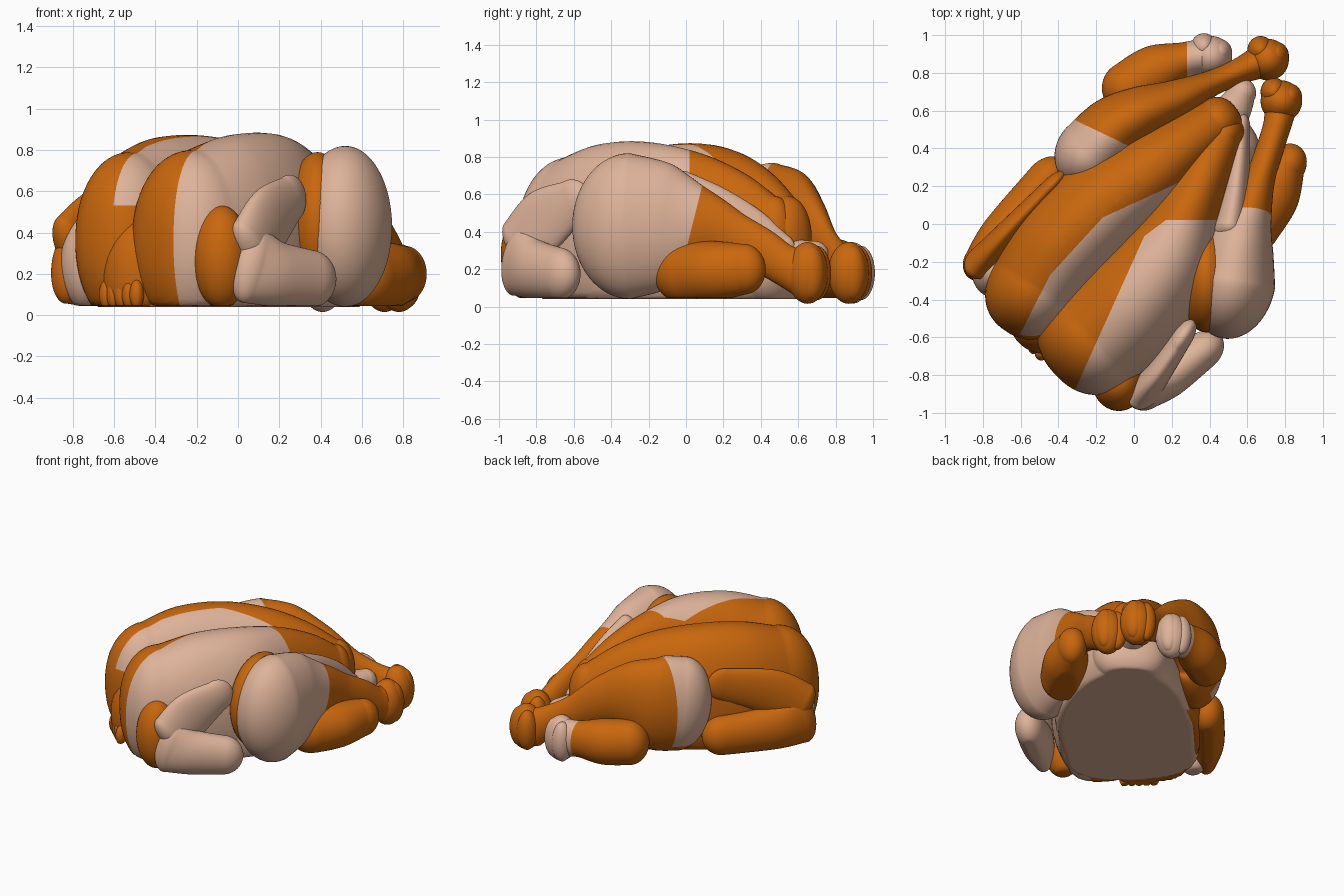
import bpy, bmesh, math
from mathutils import Vector

cube = bpy.data.objects.get("Cube")
if cube:
    bpy.data.objects.remove(cube)


def material(name, rgb):
    m = bpy.data.materials.new(name)
    m.use_nodes = True
    m.diffuse_color = (*rgb, 1)
    m.node_tree.nodes["Principled BSDF"].inputs["Base Color"].default_value = (*rgb, 1)
    return m


ORANGE, PALE = 0, 1
MATS = [material("roasted_orange", (0.58, 0.135, 0.004)), material("pale_skin", (0.73, 0.45, 0.32))]
UP = Vector((0, 0, 1))
ALONG = Vector((0.676, 0.737, 0))    # neck to tail
ACROSS = Vector((0.737, -0.676, 0))  # towards the bird's pale side


def spline(rows, steps):
    """Catmull-Rom through rows of x, y, z, half width, half height."""
    rows = [Vector(r) for r in rows]
    ext = [rows[0]] + rows + [rows[-1]]
    out = []
    for i in range(len(rows) - 1):
        a, b, c, d = ext[i:i + 4]
        for k in range(steps):
            t = k / steps
            out.append(0.5 * (2 * b + (c - a) * t + (2 * a - 5 * b + 4 * c - d) * t * t
                              + (3 * b - a - 3 * c + d) * t ** 3))
    return out + [rows[-1]]


def finish(bm, name, rule, floor, cuts=()):
    """Flatten the underside, cut along colour borders and colour the faces."""
    for v in bm.verts:
        v.co.z = max(v.co.z, floor)
    for point, normal in cuts:
        bmesh.ops.bisect_plane(bm, geom=bm.verts[:] + bm.edges[:] + bm.faces[:], dist=1e-5,
                               plane_co=point, plane_no=normal)
    bmesh.ops.recalc_face_normals(bm, faces=bm.faces)
    for f in bm.faces:
        f.smooth = True
        f.material_index = rule(f.calc_center_median()) if callable(rule) else rule
    mesh = bpy.data.meshes.new(name)
    bm.to_mesh(mesh)
    bm.free()
    for m in MATS:
        mesh.materials.append(m)
    ob = bpy.data.objects.new(name, mesh)
    bpy.context.collection.objects.link(ob)


def loft(name, rows, rule, caps=(0.1, 0.1), power=2.0, floor=0.045, cuts=(), blunt=1.0, segs=56, steps=12):
    """Sweep oval sections along a path and round off both ends."""
    pts = spline(rows, steps)
    rings = []
    for i, p in enumerate(pts):
        ahead, behind = pts[min(i + 1, len(pts) - 1)], pts[max(i - 1, 0)]
        rings.append((Vector(p[:3]), Vector((ahead - behind)[:3]).normalized(), p[3], p[4]))

    def cap(ring, length, sign):
        c, t, w, h = ring
        res = []
        for k in range(1, 17):
            a = k / 16 * math.pi / 2 * 0.995
            r = math.cos(a) ** blunt
            res.append((c + t * sign * length * math.sin(a), t, w * r, h * r))
        return res

    rings = cap(rings[0], caps[0], -1)[::-1] + rings + cap(rings[-1], caps[1], 1)
    bm = bmesh.new()
    loops = []
    for c, t, w, h in rings:
        side = t.cross(UP).normalized()
        up = side.cross(t)
        loop = []
        for k in range(segs):
            a = 2 * math.pi * k / segs
            ca, sa = math.cos(a), math.sin(a)
            x = math.copysign(abs(ca) ** (2 / power), ca)
            y = math.copysign(abs(sa) ** (2 / power), sa)
            loop.append(bm.verts.new(c + side * x * w + up * y * h))
        loops.append(loop)
    for a, b in zip(loops, loops[1:]):
        for k in range(segs):
            j = (k + 1) % segs
            bm.faces.new((a[k], a[j], b[j], b[k]))
    bm.faces.new(loops[0])
    bm.faces.new(loops[-1])
    finish(bm, name, rule, floor, cuts)


def blob(name, centre, radii, rule, floor=0.0):
    bm = bmesh.new()
    bmesh.ops.create_uvsphere(bm, u_segments=40, v_segments=24, radius=1)
    for v in bm.verts:
        v.co = Vector(c + r * q for c, r, q in zip(centre, radii, v.co))
    finish(bm, name, rule, floor)


def along_body(rows, z):
    """Rows of distance along, offset across, half width, half height."""
    return [(*(ALONG * u + ACROSS * v + UP * z), w, h) for u, v, w, h in rows]


# Colour borders as planes: a point and a normal facing the pale side
def border(x, y, z, normal):
    return Vector((x, y, z)), Vector(normal)


def beyond(p, plane):
    return (p - plane[0]).dot(plane[1]) > 0


def pale_past(planes):
    return lambda p: PALE if all(beyond(p, q) for q in planes) else ORANGE


STRIPE = [(ALONG * -0.5 + ACROSS * -0.145, ACROSS + ALONG * 0.28), (ACROSS * -0.145, ACROSS),
          (ALONG * -0.05 + ACROSS * -0.13, ACROSS - ALONG * 0.42), border(0, 0, 0.53, UP)]
LOBE = [(ACROSS * 0.08, ACROSS + ALONG * 0.33), border(0, 0.02, 0, (0, -1, 0)),
        border(0.1, -0.03, 0, (0.6, -0.8, 0))]
RIGHT_THIGH = [border(0.39, -0.3, 0, (1, -0.12, 0)), border(0, 0, 0.3, (0, -1, 0.25))]
LEFT_THIGH = [border(0, 0.4, 0, (-0.48, -1, 0)), border(0, 0, 0.14, UP)]
JOINT = [border(0.28, 0, 0, (1, 0, 0))]

# Body: flat-bottomed carcass and two breast lobes
loft("carcass", along_body([(-0.5, 0.04, 0.47, 0.38), (0, 0.06, 0.48, 0.4), (0.4, 0.03, 0.38, 0.32),
                            (0.65, 0.0, 0.25, 0.2)], 0.2), PALE, (0.29, 0.15), 2.3, 0.04, blunt=0.85)
loft("left_breast", along_body([(-0.6, -0.16, 0.25, 0.43), (-0.35, -0.2, 0.28, 0.5), (-0.05, -0.19, 0.28, 0.51),
                                (0.25, -0.13, 0.24, 0.46), (0.5, -0.08, 0.18, 0.36),
                                (0.7, -0.04, 0.13, 0.23)], 0.36),
     pale_past(STRIPE), (0.28, 0.12), 2.1, cuts=STRIPE, blunt=0.85)
loft("right_breast", along_body([(-0.6, 0.25, 0.3, 0.44), (-0.35, 0.27, 0.31, 0.51), (-0.05, 0.25, 0.28, 0.52),
                                 (0.25, 0.16, 0.2, 0.46), (0.5, 0.08, 0.15, 0.35),
                                 (0.67, 0.03, 0.11, 0.23)], 0.36),
     pale_past(LOBE), (0.27, 0.11), 2.1, cuts=LOBE, blunt=0.85)

# Neck flap with small folds
blob("neck_flap", (-0.46, -0.51, 0.2), (0.2, 0.18, 0.3), ORANGE, 0.045)
for i in range(5):
    p = ALONG * -0.835 + ACROSS * (-0.1 + 0.05 * i)
    blob("neck_fold", (p.x, p.y, 0.1), (0.035, 0.04, 0.07), ORANGE, 0.045)

# Tail stub
loft("tail", [(0.42, 0.48, 0.26, 0.14, 0.14), (0.52, 0.6, 0.26, 0.1, 0.1), (0.57, 0.69, 0.26, 0.075, 0.09)],
     PALE, (0.05, 0.08))

# Legs: plump thigh narrowing to a shank, with webbing and an inner thigh on the raised side
loft("right_leg", [(0.52, -0.3, 0.43, 0.23, 0.39), (0.56, -0.08, 0.43, 0.18, 0.33), (0.62, 0.1, 0.42, 0.115, 0.2),
                   (0.67, 0.25, 0.37, 0.08, 0.14), (0.72, 0.4, 0.3, 0.073, 0.12), (0.76, 0.53, 0.22, 0.075, 0.11),
                   (0.78, 0.64, 0.18, 0.09, 0.14)],
     pale_past(RIGHT_THIGH), (0.31, 0.1), floor=0.01, cuts=RIGHT_THIGH)
loft("thigh_web", [(0.5, -0.05, 0.48, 0.1, 0.25), (0.53, 0.13, 0.44, 0.08, 0.21), (0.555, 0.33, 0.37, 0.06, 0.16),
                   (0.57, 0.5, 0.29, 0.045, 0.1)], PALE, (0.1, 0.08))
blob("inner_thigh", (0.385, -0.29, 0.45), (0.15, 0.285, 0.34), ORANGE, 0.045)
loft("left_leg", [(-0.22, 0.38, 0.41, 0.19, 0.34), (-0.1, 0.5, 0.43, 0.18, 0.34), (0.03, 0.58, 0.45, 0.15, 0.28),
                  (0.2, 0.65, 0.42, 0.11, 0.19), (0.4, 0.74, 0.32, 0.07, 0.12), (0.56, 0.81, 0.24, 0.07, 0.11),
                  (0.67, 0.86, 0.18, 0.09, 0.14)],
     pale_past(LEFT_THIGH), (0.21, 0.11), floor=0.01, cuts=LEFT_THIGH)

# Knobbly bone ends
for name, x, y, colour in (("right_knuckle", 0.78, 0.65, ORANGE), ("left_knuckle", 0.71, 0.87, ORANGE),
                           ("lower_left_knuckle", 0.41, 0.885, PALE)):
    blob(name, (x, y, 0.18), (0.11, 0.11, 0.165), colour, 0.01)
    for s in (-1, 1):
        blob(name + "_bump", (x + 0.04 * s, y + 0.035 - 0.015 * s, 0.18), (0.07, 0.075, 0.145), colour, 0.01)

# Lower joints resting on the ground
loft("lower_right_joint", [(0.63, 0.0, 0.18, 0.15, 0.165), (0.73, 0.16, 0.19, 0.15, 0.16),
                           (0.81, 0.31, 0.2, 0.1, 0.135)], ORANGE, (0.18, 0.12))
loft("lower_left_joint", [(-0.03, 0.72, 0.2, 0.14, 0.16), (0.12, 0.81, 0.2, 0.14, 0.16),
                          (0.28, 0.87, 0.2, 0.095, 0.13), (0.4, 0.89, 0.19, 0.1, 0.14)],
     pale_past(JOINT), (0.14, 0.1), cuts=JOINT)

# Folded wings: lower arm, raised tip and inner shoulder
WINGS = {
    "right": (PALE, ORANGE,
              [(0.07, -0.89, 0.24, 0.09, 0.19), (0.18, -0.81, 0.2, 0.11, 0.16), (0.35, -0.68, 0.175, 0.1, 0.14)],
              [(0.06, -0.88, 0.34, 0.08, 0.15), (0.15, -0.76, 0.46, 0.065, 0.17), (0.25, -0.61, 0.56, 0.055, 0.12)],
              (-0.08, -0.84, 0.28), (0.14, 0.15, 0.25)),
    "left": (ORANGE, PALE,
             [(-0.81, -0.2, 0.24, 0.09, 0.19), (-0.7, -0.05, 0.2, 0.11, 0.16), (-0.46, 0.23, 0.18, 0.11, 0.14)],
             [(-0.81, -0.2, 0.35, 0.08, 0.15), (-0.67, -0.04, 0.46, 0.06, 0.16), (-0.45, 0.19, 0.54, 0.045, 0.12)],
             (-0.74, -0.25, 0.25), (0.12, 0.14, 0.22)),
}
for side, (colour, inner, arm, tip, centre, radii) in WINGS.items():
    loft(side + "_wing_arm", arm, colour, (0.1, 0.14))
    loft(side + "_wing_tip", tip, colour, (0.08, 0.12))
    blob(side + "_wing_shoulder", centre, radii, inner, 0.045)
